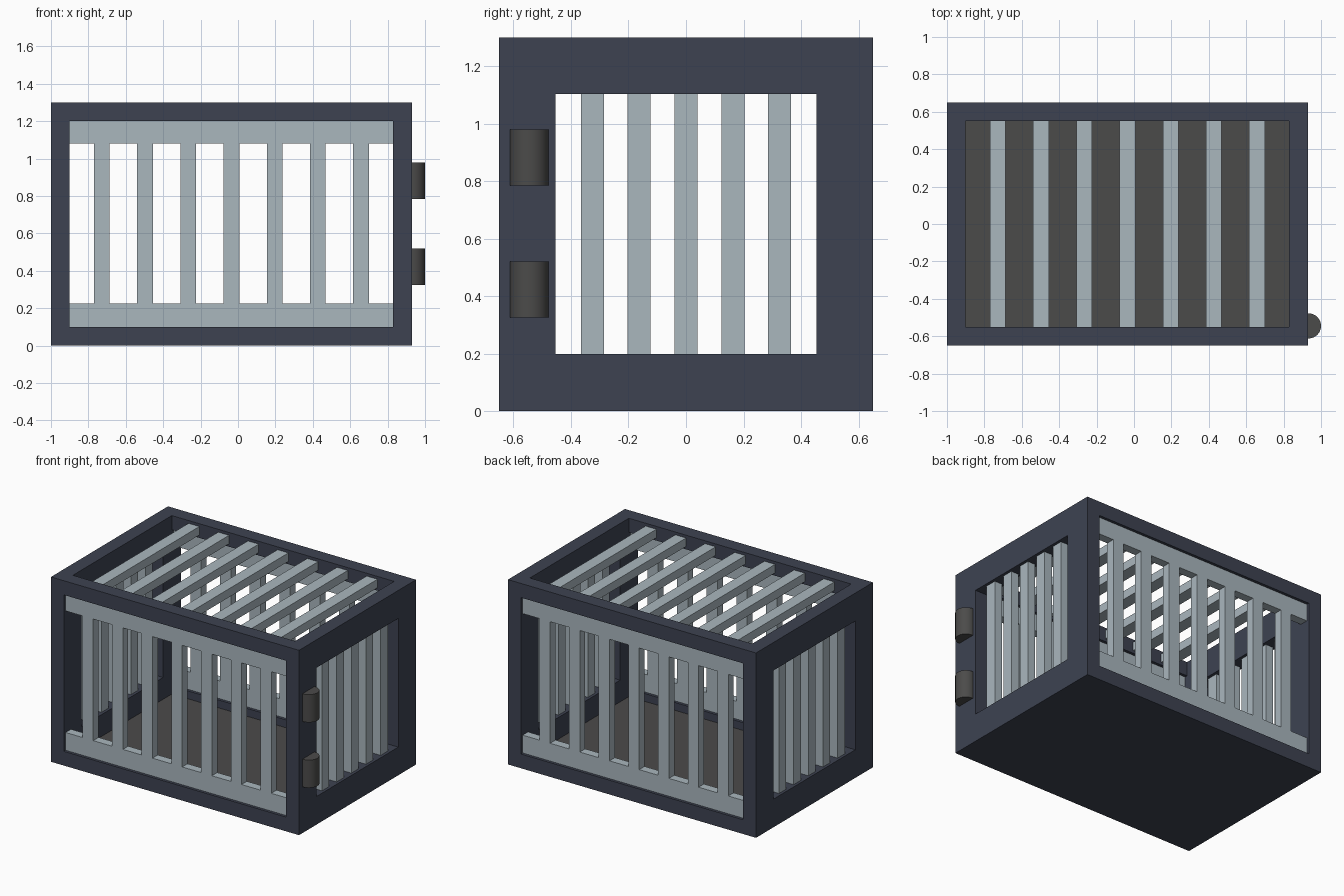
import bpy, bmesh, math
from mathutils import Matrix, Vector

if "Cube" in bpy.data.objects:
    bpy.data.objects.remove(bpy.data.objects["Cube"])


def material(name, rgb):
    m = bpy.data.materials.new(name)
    m.diffuse_color = (*rgb, 1)
    m.use_nodes = True
    m.node_tree.nodes["Principled BSDF"].inputs["Base Color"].default_value = m.diffuse_color
    return m


NAVY = material("navy_frame", (0.047, 0.055, 0.083))
STEEL = material("pale_steel", (0.40, 0.472, 0.515))
DARK = material("dark_grey", (0.071, 0.070, 0.068))


def finish(name, bm, mat):
    bmesh.ops.recalc_face_normals(bm, faces=bm.faces)
    me = bpy.data.meshes.new(name)
    bm.to_mesh(me)
    bm.free()
    me.materials.append(mat)
    ob = bpy.data.objects.new(name, me)
    bpy.context.collection.objects.link(ob)
    return ob


def box(name, lo, hi, mat):
    bm = bmesh.new()
    lo, hi = Vector(lo), Vector(hi)
    size = Matrix.Diagonal((*(hi - lo), 1))
    bmesh.ops.create_cube(bm, size=1, matrix=Matrix.Translation((lo + hi) / 2) @ size)
    return finish(name, bm, mat)


X0, X1, Y, H = -1.0, 0.93, 0.65, 1.3      # outer body
IX0, IX1, IY = -0.9, 0.83, 0.55           # inner opening
BARS_X = [-0.035 + 0.231 * (i - 3) for i in range(7)]
REC, T = 0.02, 0.06                       # bar recess and thickness

# Frame: solid box hollowed from the top, front to back and side to side
frame = box("cage_frame", (X0, -Y, 0), (X1, Y, H), NAVY)
cuts = [((IX0, -IY, 0.03), (IX1, IY, 2)),
        ((IX0, -1, 0.1), (IX1, 1, 1.2)),
        ((-2, -0.453, 0.198), (2, 0.453, 1.103))]
bpy.context.view_layer.objects.active = frame
for lo, hi in cuts:
    cutter = box("cutter", lo, hi, NAVY)
    cutter.hide_render = True
    mod = frame.modifiers.new("cut", 'BOOLEAN')
    mod.operation, mod.solver, mod.object = 'DIFFERENCE', 'EXACT', cutter
    bpy.ops.object.modifier_apply(modifier=mod.name)
    bpy.data.objects.remove(cutter)

# Floor tray
box("floor_panel", (IX0, -IY, 0.03), (IX1, IY, 0.045), DARK)


# Front and back grilles: two rails joined by bars, cut from one plate
def grille(name, y):
    xs = [IX0] + [c + s for c in BARS_X for s in (-0.042, 0.042)] + [IX1]
    zs = [0.1, 0.225, 1.08, 1.2]
    bm = bmesh.new()
    grid = [[bm.verts.new((x, y, z)) for z in zs] for x in xs]
    for i in range(len(xs) - 1):
        for j in range(3):
            if j != 1 or i % 2 == 1:
                bm.faces.new((grid[i][j], grid[i + 1][j], grid[i + 1][j + 1], grid[i][j + 1]))
    ext = bmesh.ops.extrude_face_region(bm, geom=bm.faces[:], use_keep_orig=True)
    moved = [v for v in ext["geom"] if isinstance(v, bmesh.types.BMVert)]
    bmesh.ops.translate(bm, verts=moved, vec=(0, T, 0))
    finish(name, bm, STEEL)


grille("front_grille", -Y + REC)
grille("back_grille", Y - REC - T)

# Roof bars
for i, c in enumerate(BARS_X):
    box(f"roof_bar_{i + 1}", (c - 0.042, -IY, H - REC - T), (c + 0.042, IY, H - REC), STEEL)

# Side bars
for side, x in (("right", X1 - REC - T), ("left", X0 + REC)):
    for i in range(5):
        c = 0.163 * (i - 2)
        box(f"{side}_bar_{i + 1}", (x, c - 0.04, 0.198), (x + T, c + 0.04, 1.103), STEEL)

# Door hinges half sunk into the right side
for i, z in enumerate((0.4225, 0.8825)):
    bm = bmesh.new()
    bmesh.ops.create_cone(bm, cap_ends=True, segments=32, radius1=0.067, radius2=0.067,
                          depth=0.195, matrix=Matrix.Translation((0.933, -0.545, z)))
    hinge = finish(f"hinge_{i + 1}", bm, DARK)
    bpy.ops.object.select_all(action='DESELECT')
    hinge.select_set(True)
    bpy.context.view_layer.objects.active = hinge
    bpy.ops.object.shade_smooth_by_angle(angle=math.radians(35))
